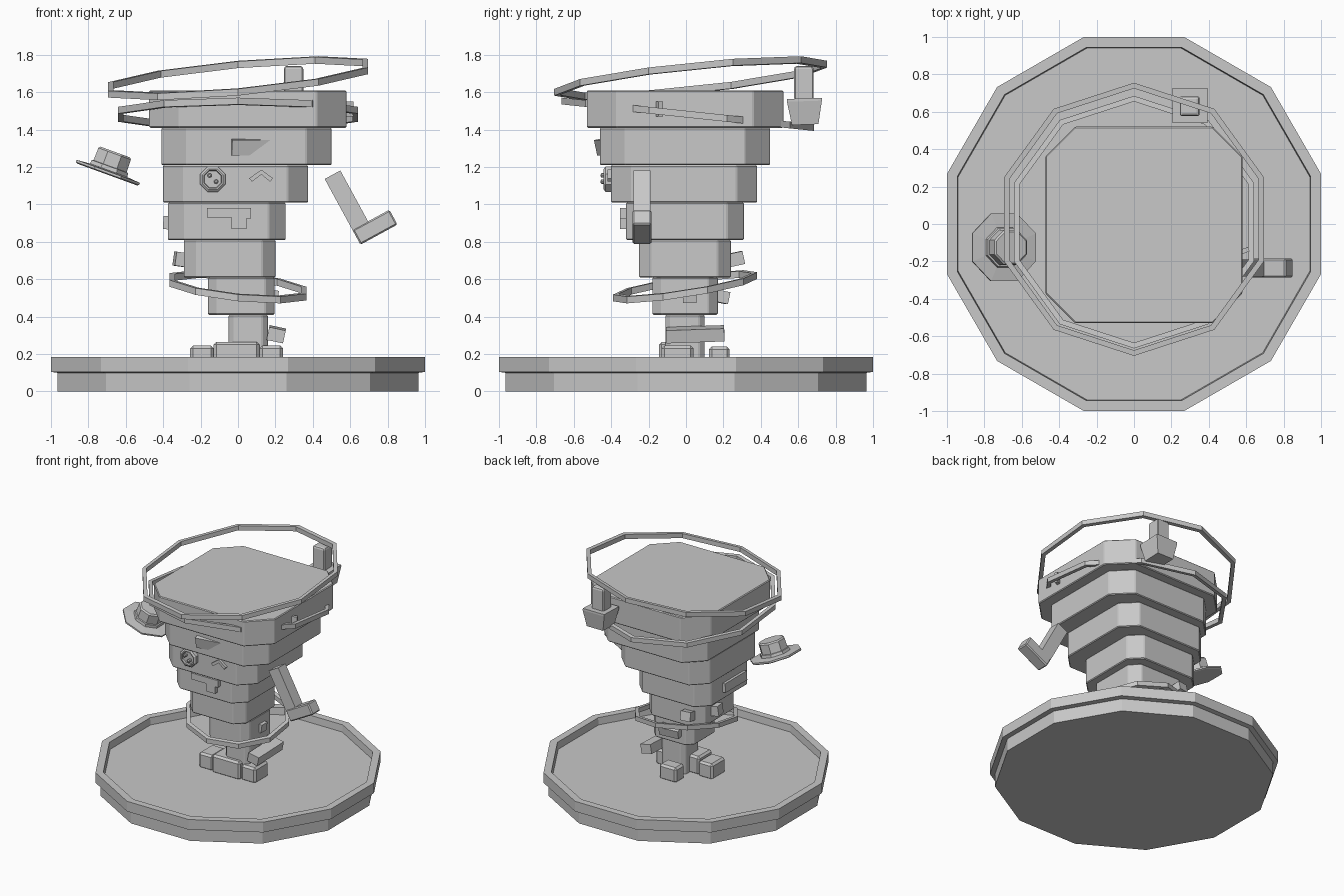
import bpy, bmesh, math
from mathutils import Matrix, Vector, Euler

old = bpy.data.objects.get("Cube")
if old:
    bpy.data.objects.remove(old)

grey = bpy.data.materials.new("plain grey")
grey.use_nodes = True
grey.diffuse_color = (0.58, 0.58, 0.58, 1)
grey.node_tree.nodes["Principled BSDF"].inputs["Base Color"].default_value = grey.diffuse_color


def finish(name, bm, loc=(0, 0, 0), rot=(0, 0, 0), bevel=0):
    """Turn a bmesh into a placed, flat shaded object."""
    bmesh.ops.recalc_face_normals(bm, faces=bm.faces)
    mesh = bpy.data.meshes.new(name)
    bm.to_mesh(mesh)
    bm.free()
    mesh.materials.append(grey)
    ob = bpy.data.objects.new(name, mesh)
    ob.location = loc
    ob.rotation_euler = [math.radians(a) for a in rot]
    bpy.context.collection.objects.link(ob)
    if bevel:
        mod = ob.modifiers.new("edge", 'BEVEL')
        mod.width = bevel
        mod.segments = 1
        mod.limit_method = 'ANGLE'
    return ob


def prism(name, points, low, high, axis='Z', **place):
    """Extrude an outline along Z, or an x-z outline along Y."""
    bm = bmesh.new()
    rings = []
    for d in (low, high):
        rings.append([bm.verts.new((a, b, d) if axis == 'Z' else (a, d, b)) for a, b in points])
    bm.faces.new(rings[0])
    bm.faces.new(rings[1])
    n = len(points)
    for i in range(n):
        j = (i + 1) % n
        bm.faces.new((rings[0][i], rings[0][j], rings[1][j], rings[1][i]))
    return finish(name, bm, **place)


def box(name, loc, size, **place):
    x, y, z = (s / 2 for s in size)
    return prism(name, [(-x, -y), (x, -y), (x, y), (-x, y)], -z, z, loc=loc, **place)


def lathe(name, profile, sides, turn=0, closed=False, slope=(0, 0), **place):
    """Sweep a radius-height profile; slope shears the height along x and y."""
    bm = bmesh.new()
    cols = []
    for k in range(sides):
        a = math.radians(turn) + math.tau * k / sides
        col = []
        for r, z in profile:
            x, y = r * math.cos(a), r * math.sin(a)
            col.append(bm.verts.new((x, y, z + x * slope[0] + y * slope[1])))
        cols.append(col)
    n = len(profile)
    for k in range(sides):
        a, b = cols[k], cols[(k + 1) % sides]
        for i in range(n if closed else n - 1):
            j = (i + 1) % n
            bm.faces.new((a[i], b[i], b[j], a[j]))
    if not closed:
        bm.faces.new([c[0] for c in cols])
        bm.faces.new([c[-1] for c in cols])
    return finish(name, bm, **place)


# Twelve-sided base with a raised rim around a sunken floor
flat = 1 / math.cos(math.pi / 12)
base = [(0.965, 0), (0.965, 0.1), (1, 0.105), (1, 0.185), (0.945, 0.185), (0.94, 0.13)]
lathe("base", [(r * flat, z) for r, z in base], 12, turn=15)

# Funnel tiers from the ground up: x range, y range, corner cut
tiers = [(-0.05, 0.16, -0.11, 0.1, 0.03), (-0.16, 0.195, -0.18, 0.17, 0.05),
         (-0.29, 0.2, -0.25, 0.24, 0.07), (-0.375, 0.255, -0.32, 0.31, 0.09),
         (-0.4, 0.375, -0.4, 0.38, 0.11), (-0.41, 0.5, -0.46, 0.45, 0.135),
         (-0.475, 0.58, -0.53, 0.52, 0.16)]
for i, (l, r, f, b, c) in enumerate(tiers):
    outline = [(l + c, f), (r - c, f), (r, f + c), (r, b - c),
               (r - c, b), (l + c, b), (l, b - c), (l, f + c)]
    prism(f"funnel_tier_{i + 1}", outline, 0.21 + 0.2 * i - (0.09 if i == 0 else 0),
          0.41 + 0.2 * i, bevel=0.006)

# Tilted ten-sided wind rings: radius, centre, slope, band height
rings = [("upper", 0.73, (0, 0.025, 1.675), (0.09, 0.103), 0.036),
         ("middle", 0.675, (0, 0.01, 1.482), (0, -0.105), 0.036),
         ("lower", 0.385, (0, -0.005, 0.56), (-0.1, 0.155), 0.036)]
for name, r, c, s, h in rings:
    band = [(r, -h / 2), (r, h / 2), (r - 0.03, h / 2), (r - 0.03, -h / 2)]
    lathe(f"{name}_wind_ring", band, 10, turn=90, closed=True, slope=s, loc=c)

# Face: wedge brow, button eye, winking eye and stepped mouth
box("brow", (0.075, -0.422, 1.312), (0.23, 0.09, 0.085), rot=(12, 0, 9))
button = [(0.073, 0), (0.073, 0.035), (0.06, 0.045), (0.052, 0.045), (0.048, 0.032)]
lathe("button_eye", button, 8, turn=22.5, loc=(-0.135, -0.395, 1.135), rot=(90, 0, 0))
for i, (x, z) in enumerate([(-0.152, 1.155), (-0.117, 1.122)]):
    lathe(f"button_stud_{i + 1}", [(0.012, 0), (0.012, 0.03), (0.006, 0.034)], 8,
          loc=(x, -0.422, z), rot=(90, 0, 0))
wink = [(0.06, 1.14), (0.075, 1.122), (0.125, 1.16), (0.172, 1.122), (0.187, 1.14), (0.125, 1.186)]
prism("winking_eye", wink, -0.42, -0.38, axis='Y')
mouth = [(-0.165, 0.93), (-0.035, 0.93), (-0.035, 0.87), (0.045, 0.87),
         (0.045, 0.925), (0.07, 0.925), (0.07, 0.98), (-0.165, 0.98)]
prism("mouth", mouth, -0.352, -0.3, axis='Y')

# Blocks and planks caught in the funnel
debris = [("side_plank", (-0.375, -0.055, 0.902), (0.05, 0.27, 0.07), (0, 4, 0)),
          ("back_block", (-0.2, 0.26, 0.707), (0.08, 0.09, 0.07), (12, 0, 8)),
          ("side_block", (-0.3, 0.06, 0.705), (0.08, 0.08, 0.075), (0, 8, 10)),
          ("lower_block", (0.0, 0.185, 0.507), (0.16, 0.08, 0.065), (-12, 0, 5)),
          ("small_block", (0.185, 0.02, 0.51), (0.06, 0.07, 0.065), (0, 8, 0)),
          ("foot_plank", (0.205, 0.05, 0.306), (0.09, 0.31, 0.07), (2, 12, 0)),
          ("top_chip", (0.585, -0.145, 1.51), (0.06, 0.025, 0.08), (0, 0, 20))]
for name, loc, size, rot in debris:
    box(name, loc, size, rot=rot)

# Stones around the foot
stones = [(-0.008, -0.06, 0.265, 0.245, 0.17), (-0.193, -0.045, 0.245, 0.125, 0.17),
          (0.178, -0.045, 0.245, 0.125, 0.17), (0.0, 0.178, 0.24, 0.15, 0.11)]
for i, (x, y, top, w, d) in enumerate(stones):
    box(f"stone_{i + 1}", (x, y, (top + 0.12) / 2), (w, d, top - 0.12), bevel=0.015)

# Flying hat: brim with crown and band
hat = [(0.185, 0), (0.195, 0.006), (0.195, 0.018), (0.115, 0.024), (0.112, 0.045),
       (0.102, 0.047), (0.1, 0.118), (0.09, 0.128)]
lathe("hat", hat, 8, turn=22.5, loc=(-0.7, -0.125, 1.16), rot=(0, 20, 0))

# Flying boot: shaft and foot, with the heel as origin
heel = dict(loc=(0.655, -0.235, 0.785), rot=(0, -28.6, 0))
prism("boot_shaft", [(0, 0.08), (0.095, 0.08), (0.095, 0.4), (0, 0.4)], -0.045, 0.045,
      axis='Y', **heel)
prism("boot_foot", [(0, 0), (0.225, 0), (0.225, 0.09), (0, 0.09)], -0.05, 0.05,
      axis='Y', bevel=0.008, **heel)

# Flying pot: tapered square cup with a square stem
cup = [(0.1, -0.07), (0.132, 0.055), (0.132, 0.07)]
lathe("pot_cup", cup, 4, turn=45, loc=(0.3, 0.635, 1.497), rot=(2, 0, 0))
stem = [(0.074, 0), (0.074, 0.17), (0.062, 0.18)]
lathe("pot_stem", stem, 4, turn=45, loc=(0.297, 0.63, 1.56), bevel=0.012)
